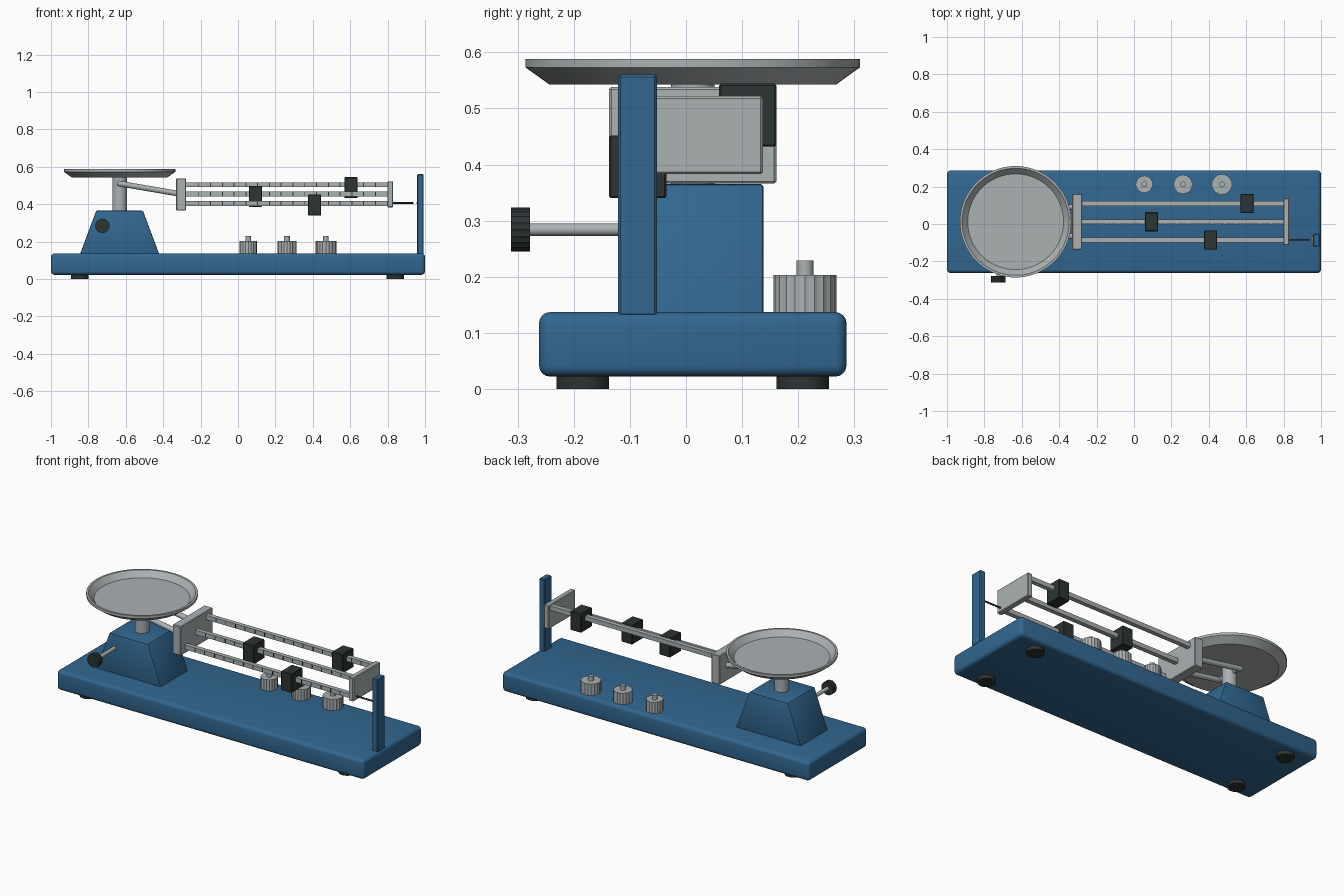
import bpy, bmesh, math
from mathutils import Vector

cube = bpy.data.objects.get("Cube")
if cube:
    bpy.data.objects.remove(cube, do_unlink=True)


def material(name, r, g, b):
    m = bpy.data.materials.new(name)
    m.use_nodes = True
    m.diffuse_color = (r, g, b, 1)
    m.node_tree.nodes["Principled BSDF"].inputs["Base Color"].default_value = (r, g, b, 1)
    return m


BLUE = material("blue enamel", 0.032, 0.135, 0.28)
STEEL = material("grey steel", 0.41, 0.44, 0.45)
DARK = material("dark rubber", 0.026, 0.034, 0.033)


def finish(name, bm, mat):
    bmesh.ops.recalc_face_normals(bm, faces=bm.faces)
    mesh = bpy.data.meshes.new(name)
    bm.to_mesh(mesh)
    bm.free()
    mesh.materials.append(mat)
    ob = bpy.data.objects.new(name, mesh)
    bpy.context.collection.objects.link(ob)
    bpy.ops.object.select_all(action='DESELECT')
    ob.select_set(True)
    bpy.context.view_layer.objects.active = ob
    bpy.ops.object.shade_smooth_by_angle(angle=math.radians(32))
    return ob


def box(name, x, y, z, mat, bevel=0.0, segments=1, taper=1.0):
    """Box from (min, max) ranges; taper narrows the top along x."""
    bm = bmesh.new()
    bmesh.ops.create_cube(bm, size=1)
    for v in bm.verts:
        if v.co.z > 0:
            v.co.x *= taper
        v.co = Vector([(r[0] + r[1]) / 2 + c * (r[1] - r[0]) for r, c in zip((x, y, z), v.co)])
    if bevel:
        bmesh.ops.bevel(bm, geom=bm.edges[:], offset=bevel, segments=segments,
                        profile=0.5, affect='EDGES')
    return finish(name, bm, mat)


def lathe(name, profile, loc, mat, segments=48, knurl=0.0, axis=(0, 0, 1)):
    """Turn a (radius, height) profile about an axis; knurl pulls in every other column."""
    bm = bmesh.new()
    rings = []
    for r, h in profile:
        if r == 0:
            rings.append([bm.verts.new((0, 0, h))] * segments)
            continue
        ring = []
        for i in range(segments):
            a = math.tau * i / segments
            rr = r * (1 - knurl * (i % 2))
            ring.append(bm.verts.new((rr * math.cos(a), rr * math.sin(a), h)))
        rings.append(ring)
    for lo, hi in zip(rings, rings[1:]):
        for i in range(segments):
            j = (i + 1) % segments
            bm.faces.new(list(dict.fromkeys((lo[i], lo[j], hi[j], hi[i]))))
    turn = Vector((0, 0, 1)).rotation_difference(Vector(axis))
    for v in bm.verts:
        v.co = turn @ v.co + Vector(loc)
    return finish(name, bm, mat)


def rod(name, start, end, radius, mat, segments=24, knurl=0.0):
    a, b = Vector(start), Vector(end)
    length = (b - a).length
    profile = [(0, 0), (radius, 0), (radius, length), (0, length)]
    return lathe(name, profile, a, mat, segments, knurl, (b - a).normalized())


MID = 0.012       # centre line of the balance in y
PAN_X = -0.633    # centre of pan and pedestal
DECK = 0.137      # top of the base

# Base and feet
box("base", (-1, 1), (-0.262, 0.286), (0.022, DECK), BLUE, 0.02, 4)
for side, x in (("right", -0.845), ("left", 0.84)):
    for end, y in (("front", -0.184), ("back", 0.208)):
        rod(f"{end}_{side}_foot", (x, y, 0), (x, y, 0.03), 0.047, DARK, 32)

# Pedestal, stem and pan
box("pedestal", (-0.845, -0.421), (-0.114, 0.138), (DECK - 0.005, 0.365), BLUE,
    0.005, 2, taper=0.59)
rod("pan_stem", (PAN_X, MID, 0.36), (PAN_X, MID, 0.548), 0.039, STEEL, 32)
lathe("pan", [(0, 0.543), (0.256, 0.543), (0.298, 0.573), (0.298, 0.588),
              (0.286, 0.588), (0.256, 0.555), (0, 0.555)],
      (PAN_X, MID, 0), STEEL, 64)

# Zero adjuster
rod("adjuster_shaft", (-0.725, -0.285, 0.284), (-0.725, -0.1, 0.284), 0.011, STEEL)
rod("adjuster_knob", (-0.725, -0.312, 0.284), (-0.725, -0.278, 0.284), 0.039, DARK, 40, 0.05)

# Yoke arms on a cross pivot
rod("yoke_pivot", (PAN_X, MID - 0.085, 0.51), (PAN_X, MID + 0.085, 0.51), 0.012, STEEL)
for side, s in (("front", -1), ("back", 1)):
    y = MID + s * 0.078
    rod(f"{side}_yoke_arm", (-0.645, y, 0.512), (-0.3, y, 0.453), 0.015, STEEL)

# Beam end plates
box("inner_beam_plate", (-0.331, -0.277), (-0.137, 0.161), (0.366, 0.538), STEEL, 0.004)
box("outer_beam_plate", (0.798, 0.83), (-0.113, 0.137), (0.383, 0.522), STEEL, 0.004)

# Stepped beams with graduation marks and sliding riders
for name, s, rider_x in (("front", -1, 0.41), ("middle", 0, 0.094), ("back", 1, 0.605)):
    y, z = MID + s * 0.098, 0.454 + s * 0.05
    box(f"{name}_beam", (-0.29, 0.81), (y - 0.013, y + 0.013), (z - 0.013, z + 0.013), STEEL)
    for i in range(16):
        x = -0.21 + i * 0.063
        box(f"{name}_beam_mark", (x - 0.0025, x + 0.0025), (y - 0.015, y - 0.012),
            (z - 0.009, z + 0.011), DARK)
    rz = 0.442 + s * 0.046
    box(f"{name}_rider", (rider_x - 0.035, rider_x + 0.035), (y - 0.051, y + 0.051),
        (rz - 0.056, rz + 0.056), DARK, 0.003)

# Pointer and scale post
rod("pointer", (0.825, -0.084, 0.406), (0.938, -0.084, 0.406), 0.005, DARK, 12)
box("scale_post", (0.958, 0.993), (-0.121, -0.052), (0.13, 0.56), BLUE, 0.004)
box("zero_mark", (0.953, 0.959), (-0.108, -0.065), (0.403, 0.409), STEEL)

# Loose weights with knurled rims and lifting knobs
for size, x, r in (("small", 0.055, 0.047), ("medium", 0.262, 0.052), ("large", 0.47, 0.056)):
    rod(f"{size}_weight", (x, 0.212, DECK - 0.003), (x, 0.212, 0.203), r, STEEL, 40, 0.05)
    rod(f"{size}_weight_knob", (x, 0.212, 0.2), (x, 0.212, 0.229), 0.015, STEEL)
